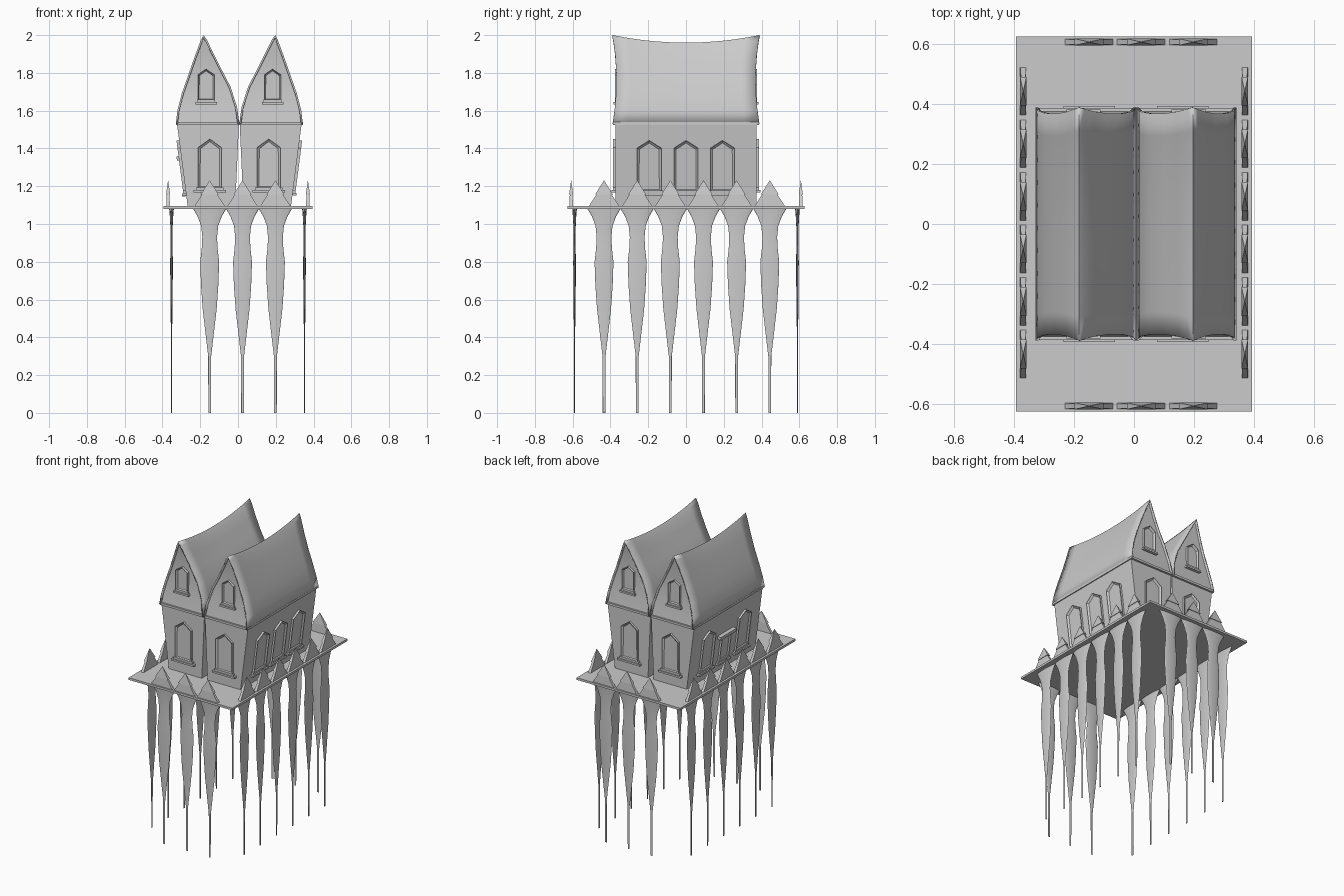
import bpy, bmesh, math
from mathutils import Matrix, Vector

if "Cube" in bpy.data.objects:
    bpy.data.objects.remove(bpy.data.objects["Cube"], do_unlink=True)

grey = bpy.data.materials.new("plain_grey")
grey.use_nodes = True
tone = (0.6, 0.6, 0.6, 1)
grey.diffuse_color = tone
grey.node_tree.nodes["Principled BSDF"].inputs["Base Color"].default_value = tone

MID = 0.007       # plane between the two houses
EAVE, RIDGE = 1.53, 2.0
DECK = 1.095


def finish(name, bm, smooth=None):
    bmesh.ops.recalc_face_normals(bm, faces=bm.faces)
    mesh = bpy.data.meshes.new(name)
    bm.to_mesh(mesh)
    bm.free()
    ob = bpy.data.objects.new(name, mesh)
    mesh.materials.append(grey)
    bpy.context.collection.objects.link(ob)
    if smooth:
        bpy.ops.object.select_all(action='DESELECT')
        bpy.context.view_layer.objects.active = ob
        ob.select_set(True)
        bpy.ops.object.shade_smooth_by_angle(angle=math.radians(smooth))
    return ob


def loft(bm, rings, closed=True, caps=True):
    rows = [[bm.verts.new(p) for p in r] for r in rings]
    n = len(rows[0])
    for a, b in zip(rows, rows[1:]):
        for i in range(n if closed else n - 1):
            j = (i + 1) % n
            bm.faces.new((a[i], a[j], b[j], b[i]))
    if caps:
        bm.faces.new(rows[0])
        bm.faces.new(rows[-1])
    return rows


def box(bm, x0, x1, y0, y1, z0, z1, matrix=Matrix()):
    loft(bm, [[matrix @ Vector(p) for p in
               ((x0, y0, z), (x1, y0, z), (x1, y1, z), (x0, y1, z))] for z in (z0, z1)])


def turned(bm, cx, cy, sections, sides, turn=0.0):
    # stacked elliptical rings: (height, half width in x, half width in y)
    loft(bm, [[(cx + rx * math.cos(turn + math.tau * i / sides),
                cy + ry * math.sin(turn + math.tau * i / sides), z)
               for i in range(sides)] for z, rx, ry in sections])


# Platform
bm = bmesh.new()
box(bm, -0.395, 0.395, -0.627, 0.627, 1.08, DECK)
finish("platform", bm)

# Flattened legs under the deck edge, with a two tier spike above each
LEG = [(0, .007), (.3, .008), (.42, .022), (.55, .037), (.68, .046), (.8, .05),
       (.87, .042), (.93, .039), (.99, .045), (1.04, .064), (1.081, .088)]
THIN = 0.14


def post(number, side_axis, out, along):
    def place(v, w):
        return (v, w) if side_axis == 'x' else (w, v)

    bm = bmesh.new()
    inset = out - math.copysign(.018, out)
    turned(bm, *place(inset, along),
           [(z, *place(max(r * THIN, .002), r)) for z, r in LEG], 16)
    finish(f"leg_{number}", bm, 22)
    bm = bmesh.new()
    q = math.sqrt(2)
    for tier in ([(DECK, .01, .08), (1.157, .007, .04)],
                 [(1.155, .011, .048), (1.23, .0005, .001)]):
        turned(bm, *place(out, along),
               [(z, *place(t * q, w * q)) for z, t, w in tier], 4, math.pi / 4)
    finish(f"spike_{number}", bm)


count = 0
for sign in (1, -1):
    for i in range(6):
        count += 1
        post(count, 'x', sign * .37, -.434 + .1755 * i)
    for i in range(3):
        count += 1
        post(count, 'y', sign * .608, -.15 + .174 * i)


# Window with pointed frame, recessed pane and sill; local x across, y up, z out
def window(name, matrix, half, low, shoulder, peak, sill, depth=.014):
    bm = bmesh.new()
    pts = [(-half, low), (half, low), (half, shoulder), (0, peak), (-half, shoulder)]
    if peak == shoulder:
        pts.pop(3)
    rows = loft(bm, [[(u, v, z) for u, v in pts] for z in (-.004, depth)])
    bmesh.ops.recalc_face_normals(bm, faces=bm.faces)
    front = [f for f in bm.faces if all(v in rows[1] for v in f.verts)]
    bmesh.ops.inset_individual(bm, faces=front, thickness=half * .22)
    bmesh.ops.translate(bm, verts=front[0].verts, vec=(0, 0, -depth * .7))
    bmesh.ops.transform(bm, matrix=matrix, verts=bm.verts)
    box(bm, -sill * .85, sill * .85, low - .01, low + .004, -.004, depth, matrix)
    box(bm, -sill, sill, low - .022, low - .01, -.004, depth + .008, matrix)
    finish(name, bm)


def frame(origin, across, up):
    a, u = Vector(across).normalized(), Vector(up).normalized()
    m = Matrix((a, u, a.cross(u))).transposed().to_4x4()
    m.translation = origin
    return m


# Roof section from the outer eave over the ridge to the inner eave
ROOF = [(.336, EAVE), (.328, 1.6), (.305, 1.69), (.27, 1.79), (.235, 1.89),
        (.205, 1.97), (.19, RIDGE), (.172, 1.975), (.14, 1.91), (.095, 1.82),
        (.048, 1.73), (.012, 1.62), (0, EAVE)]


def roof_ring(s, t, shrink=1.0, back=0.0):
    ring = []
    for dx, z in ROOF:
        k = (z - EAVE) / (RIDGE - EAVE)
        y = t * (.389 - back - .084 * k * (1 - k))
        x = .17 + (dx - .17) * shrink
        drop = .04 * (1 - t * t) * k * k
        ring.append((MID + s * x, y, EAVE + (z - EAVE) * shrink - drop))
    return ring


steps = [i / 5 - 1 for i in range(11)]
for s, label in ((1, "left"), (-1, "right")):
    # Walls, flaring towards the eaves
    bm = bmesh.new()
    loft(bm, [[(MID + s * x, y, z) for x, y in ((a, -.373), (b, -.373), (b, .373), (a, .373))]
              for z, a, b in ((1.09, .022, .273), (EAVE, .002, .33))])
    finish(f"{label}_house_walls", bm)

    # Eave band
    bm = bmesh.new()
    box(bm, *sorted((MID, MID + s * .336)), -.387, .387, EAVE - .005, EAVE + .01)
    finish(f"{label}_eave_band", bm)

    # Gable core set slightly behind the roof edge
    bm = bmesh.new()
    rows = loft(bm, [roof_ring(s, t, .96, .012) for t in steps], False, False)
    for row in (rows[0], rows[-1]):
        for i in range(5):
            bm.faces.new((row[i], row[i + 1], row[11 - i], row[12 - i]))
        bm.faces.new(row[5:8])
    finish(f"{label}_gable", bm, 30)

    # Sagging roof shell
    bm = bmesh.new()
    loft(bm, [roof_ring(s, t) for t in steps], False, False)
    shell = finish(f"{label}_roof", bm, 35)
    thick = shell.modifiers.new("thickness", 'SOLIDIFY')
    thick.thickness = .01
    if sum(p.normal.x * (p.center.x - MID - s * .17) for p in shell.data.polygons) < 0:
        thick.offset = 1

    # Gable end windows, front and back
    for f, end in ((-1, "front"), (1, "back")):
        low = frame((MID + s * .156, f * .373, 0), (-f, 0, 0), (0, 0, 1))
        window(f"{label}_{end}_window", low, .062, 1.19, 1.405, 1.45, .086)
        high = frame((MID + s * .176, f * .355, 0), (-f, 0, 0), (0, 0, 1))
        window(f"{label}_{end}_attic_window", high, .044, 1.655, 1.79, 1.82, .057, .02)

    # Long side windows, lying on the leaning wall
    lean = Vector((s * .057, 0, .44))
    for i, y in enumerate((-.195, 0, .193)):
        m = frame((MID + s * .273, y, 1.09), (0, s, 0), lean)
        if s < 0 and i == 1:
            window("hooded_side_window", m, .05, .08, .25, .25, .07)
            bm = bmesh.new()
            box(bm, -.085, .085, .25, .272, -.004, .025, m)
            finish("window_hood", bm)
        else:
            window(f"{label}_side_window_{i + 1}", m, .064, .085, .315, .356, .085)
